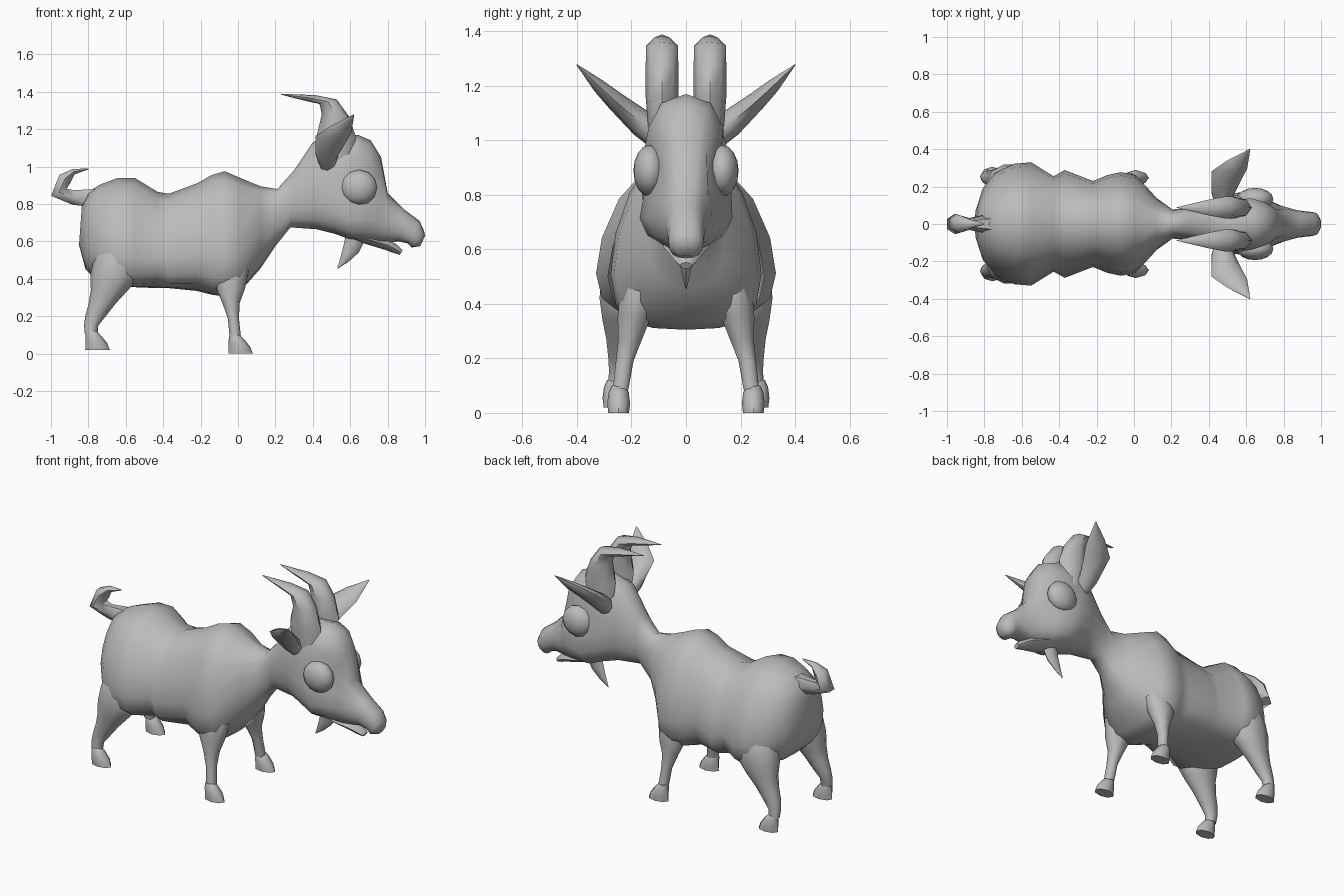
import bpy, bmesh, math
from mathutils import Vector as V

grey = bpy.data.materials.new("plain grey")
grey.diffuse_color = (0.5, 0.5, 0.5, 1)


def finish(name, bm, angle=60):
    bmesh.ops.recalc_face_normals(bm, faces=bm.faces)
    me = bpy.data.meshes.new(name)
    bm.to_mesh(me)
    bm.free()
    me.materials.append(grey)
    ob = bpy.data.objects.new(name, me)
    bpy.context.collection.objects.link(ob)
    bpy.ops.object.select_all(action='DESELECT')
    ob.select_set(True)
    bpy.context.view_layer.objects.active = ob
    bpy.ops.object.shade_smooth_by_angle(angle=math.radians(angle))
    return ob


def skin(name, rings, angle=60):
    """Join rings of points into a closed skin."""
    bm = bmesh.new()
    loops = [[bm.verts.new(p) for p in r] for r in rings]
    n = len(loops[0])
    for a, b in zip(loops, loops[1:]):
        for i in range(n):
            j = (i + 1) % n
            bm.faces.new((a[i], a[j], b[j], b[i]))
    bm.faces.new(loops[0])
    bm.faces.new(loops[-1])
    return finish(name, bm, angle)


def oval(c, u, v, n):
    return [V(c) + V(u) * math.cos(t) + V(v) * math.sin(t)
            for t in (2 * math.pi * i / n for i in range(n))]


def egg(tx, tz, bx, bz, w, sag, power=.85, n=16):
    """Cross-section from a top point to a bottom point, widest below the middle."""
    ring = []
    for i in range(n):
        t = 2 * math.pi * i / n
        s = math.sin(t)
        f = (1 - math.cos(t)) / 2 + sag * s * s / 2
        z = tz + (bz - tz) * f
        y = math.copysign(abs(s) ** power, s) * w
        if tx > .6:  # eye sockets narrow the face
            y *= 1 - .3 * math.exp(-((z - .89) / .11) ** 2)
        ring.append(V((tx + (bx - tx) * f, y, z)))
    return ring


def tube(name, path, side, n=8, angle=60):
    """path: (point, radius along side, radius across)."""
    pts = [V(p[0]) for p in path]
    rings = []
    for i, (p, a, b) in enumerate(path):
        t = (pts[min(i + 1, len(pts) - 1)] - pts[max(i - 1, 0)]).normalized()
        u = (V(side) - t * V(side).dot(t)).normalized()
        rings.append(oval(p, u * a, t.cross(u) * b, n))
    return skin(name, rings, angle)


# Torso sections: x, top, bottom, half width
torso = [(-.835, .79, .58, .08), (-.80, .865, .45, .19), (-.735, .905, .39, .27),
         (-.64, .94, .36, .322), (-.55, .938, .355, .33), (-.43, .865, .35, .255),
         (-.37, .855, .35, .288), (-.22, .91, .335, .23), (-.14, .955, .315, .262),
         (-.07, .975, .305, .277), (.01, .94, .33, .262), (.12, .895, .455, .14)]
# Neck and head sections: top x, top z, bottom x, bottom z, half width
head = [(.21, .88, .20, .575, .078), (.30, .98, .28, .675, .085),
        (.40, 1.13, .42, .665, .125), (.51, 1.17, .52, .64, .165),
        (.64, 1.17, .60, .61, .185), (.71, 1.14, .69, .598, .155),
        (.765, 1.05, .755, .59, .12), (.80, .86, .81, .595, .095),
        (.89, .77, .86, .60, .074), (.97, .71, .905, .59, .066),
        (.995, .655, .93, .567, .062), (1.0, .63, .975, .575, .035)]
skin("body_and_head",
     [egg(x, t, x - (.015 if x < -.7 else 0), b, w, 1.4 * w) for x, t, b, w in torso]
     + [egg(*h, 2.5 * max(0, h[4] - .07), .75) for h in head])

# Lower jaw and beard
tube("lower_jaw", [((.56, 0, .65), .08, .02), ((.70, 0, .61), .085, .028),
                   ((.80, 0, .58), .058, .028), ((.84, 0, .56), .042, .024),
                   ((.872, 0, .54), .022, .014)], (0, 1, 0))
tube("beard", [((.63, 0, .63), .055, .035), ((.605, 0, .56), .045, .027),
               ((.57, 0, .505), .025, .015), ((.532, 0, .455), .002, .002)], (1, 0, 0), 6)

# Curled tail
tube("tail", [((-.74, 0, .83), .06, .06), ((-.88, 0, .835), .032, .045),
              ((-.958, 0, .862), .055, .052), ((-.925, 0, .935), .045, .042),
              ((-.88, 0, .972), .025, .018), ((-.80, 0, .988), .003, .003)], (0, 1, 0), 6)

# Leg sections: x, y, z, half length, half width
front = [(-.05, .14, .62, .07, .06), (-.04, .165, .46, .10, .08),
         (-.04, .19, .35, .078, .064), (-.037, .205, .27, .046, .046),
         (-.025, .225, .19, .03, .034), (-.014, .24, .085, .030, .030)]
hind = [(-.63, .17, .66, .07, .07), (-.65, .21, .52, .12, .105),
        (-.655, .225, .42, .135, .097), (-.687, .235, .34, .10, .075),
        (-.725, .24, .27, .073, .055), (-.762, .245, .20, .055, .042),
        (-.785, .252, .15, .038, .032), (-.785, .258, .105, .034, .03)]
# Hoof flares forward to a flat sole: x, z, half length, half width
hoof = [(-.018, .10, .028, .026), (-.008, .075, .042, .037),
        (.008, .035, .058, .042), (.014, 0, .066, .038)]
# Horn sections: x, z, half length, tilt, half width
horn = [(.53, .98, .08, 0, .045), (.525, 1.16, .105, 0, .06),
        (.52, 1.275, .072, -.005, .06), (.482, 1.347, .046, .012, .058),
        (.39, 1.366, .024, .016, .04), (.23, 1.387, .002, .002, .002)]

for s, tag in ((1, "left"), (-1, "right")):
    for leg, sec, hx, hy, hz in (("front", front, 0, .247, 0), ("hind", hind, -.765, .264, .02)):
        skin(f"{leg}_leg_{tag}", [oval((x, y * s, z), (a, 0, 0), (0, b, 0), 10)
                                  for x, y, z, a, b in sec])
        skin(f"{leg}_hoof_{tag}", [oval((hx + x, hy * s, hz + z), (a, 0, 0), (0, b, 0), 8)
                                   for x, z, a, b in hoof], 50)

    # Horn sweeping backward
    skin(f"horn_{tag}", [oval((x, .088 * s, z), (a, 0, tilt), (0, w, 0), 8)
                         for x, z, a, tilt, w in horn], 45)

    # Leaf-shaped ear
    tube(f"ear_{tag}", [((.48, .07 * s, .99), .04, .05), ((.475, .16 * s, 1.06), .06, .05),
                        ((.495, .26 * s, 1.145), .085, .035), ((.555, .32 * s, 1.2), .06, .025),
                        ((.62, .40 * s, 1.277), .002, .002)], (1, 0, 0), 8, 60)

    # Bulging eye
    bm = bmesh.new()
    bmesh.ops.create_uvsphere(bm, u_segments=12, v_segments=8, radius=1)
    for v in bm.verts:
        x, y, z = v.co
        v.co = (.647 + x * .098, s * .133 + z * .06, .888 + y * .095)
    finish(f"eye_{tag}", bm)
